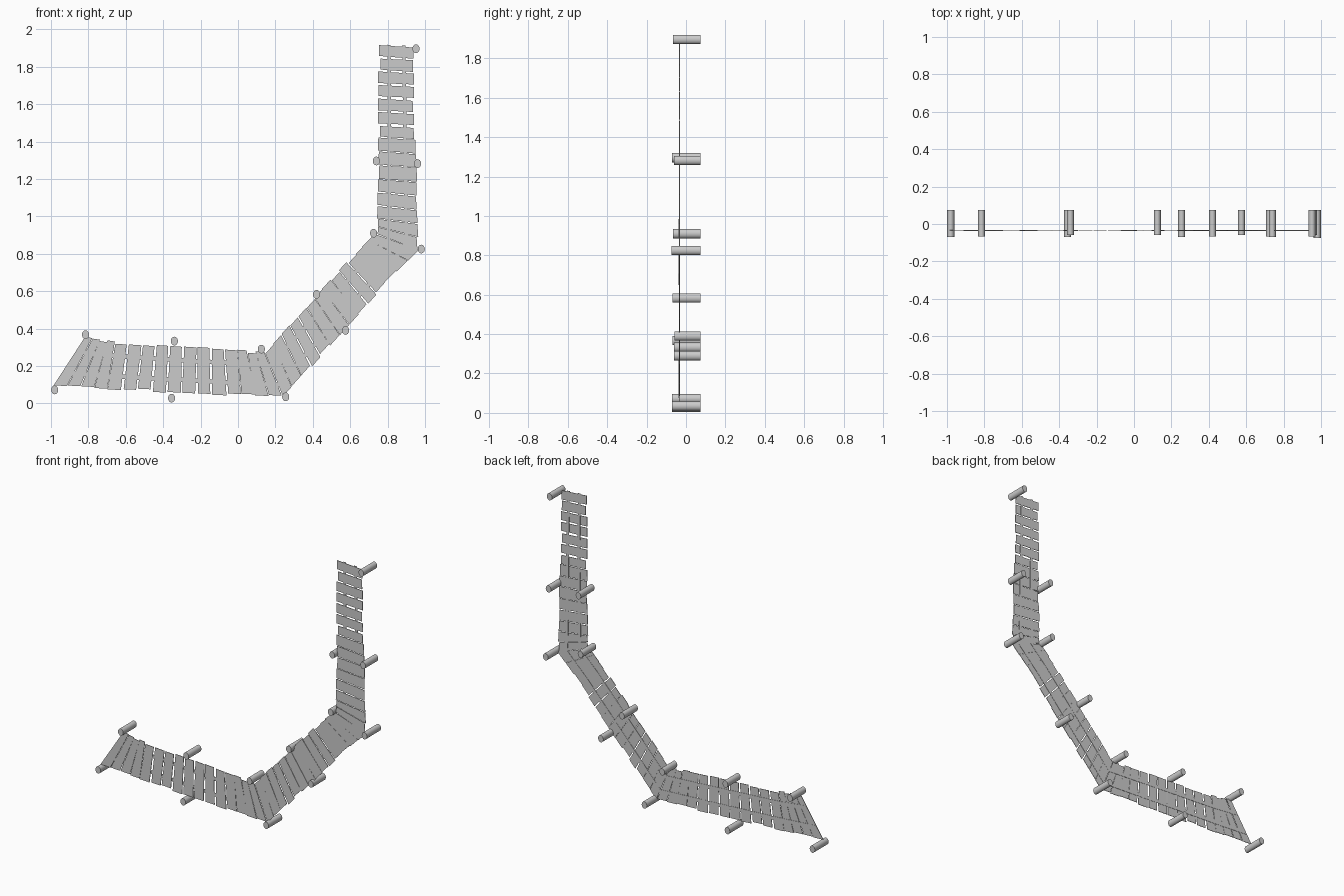
import bpy, bmesh, random
from mathutils import Vector

cube = bpy.data.objects.get("Cube")
if cube:
    bpy.data.objects.remove(cube)
random.seed(4)

wood = bpy.data.materials.new("weathered grey")
wood.use_nodes = True
GREY = (0.6, 0.6, 0.6, 1)
wood.diffuse_color = GREY
wood.node_tree.nodes["Principled BSDF"].inputs["Base Color"].default_value = GREY

# Walkway stations: left edge, right edge, planks up to the next station, plank fill
STATIONS = [
    ((-0.82, 0.35), (-0.985, 0.095), 4, 0.97),
    ((-0.66, 0.325), (-0.70, 0.08), 9, 0.86),
    ((0.0, 0.28), (0.02, 0.045), 3, 0.97),
    ((0.145, 0.27), (0.24, 0.035), 11, 0.96),
    ((0.63, 0.80), (0.79, 0.645), 3, 0.98),
    ((0.74, 0.905), (0.965, 0.82), 2, 0.98),
    ((0.745, 0.985), (0.955, 0.96), 6, 0.96),
    ((0.755, 1.42), (0.945, 1.41), 7, 0.83),
    ((0.755, 1.92), (0.935, 1.91), 0, 1),
]


def new_object(name, bm):
    mesh = bpy.data.meshes.new(name)
    bmesh.ops.recalc_face_normals(bm, faces=bm.faces)
    bm.to_mesh(mesh)
    bm.free()
    mesh.materials.append(wood)
    obj = bpy.data.objects.new(name, mesh)
    bpy.context.collection.objects.link(obj)
    return obj


def slab(bm, corners, front, back):
    """Thin board from four (x, z) corners between two depths."""
    f = [bm.verts.new((c.x, front, c.y)) for c in corners]
    b = [bm.verts.new((c.x, back, c.y)) for c in corners]
    bm.faces.new(f)
    bm.faces.new(b[::-1])
    for i in range(4):
        j = (i + 1) % 4
        bm.faces.new((f[i], b[i], b[j], f[j]))


# Uneven cross planks
planks = bmesh.new()
for (a0, b0, count, fill), (a1, b1, _, _) in zip(STATIONS, STATIONS[1:]):
    a0, b0, a1, b1 = map(Vector, (a0, b0, a1, b1))
    for i in range(count):
        def at(p, q, side):
            t = (i + 0.5 + side * fill / 2 + random.uniform(-0.05, 0.05)) / count
            return p.lerp(q, t)
        c = [at(a0, a1, -1), at(a0, a1, 1), at(b0, b1, 1), at(b0, b1, -1)]
        across = (c[2] - c[1]).normalized()
        left, right = random.uniform(-0.007, 0.007), random.uniform(-0.007, 0.007)
        c = [c[0] + across * left, c[1] + across * left,
             c[2] + across * right, c[3] + across * right]
        y = -0.036 + random.uniform(-0.001, 0.001)
        slab(planks, c, y, y + 0.003)
new_object("planks", planks)

# Two flat support rails behind the planks
for name, share in (("left_rail", 0.29), ("right_rail", 0.73)):
    bm = bmesh.new()
    edges = []
    for a, b, _, _ in STATIONS:
        a, b = Vector(a), Vector(b)
        edges.append((a.lerp(b, share - 0.05), a.lerp(b, share + 0.05)))
    for (p, q), (r, s) in zip(edges, edges[1:]):
        slab(bm, [p, r, s, q], -0.033, -0.031)
    new_object(name, bm)

# Round posts beside the walkway: x, z, front end
POSTS = [
    (-0.98, 0.072, -0.07), (-0.815, 0.367, -0.068), (-0.34, 0.333, -0.06),
    (-0.355, 0.028, -0.07), (0.125, 0.29, -0.06), (0.255, 0.035, -0.07),
    (0.42, 0.583, -0.068), (0.575, 0.39, -0.058), (0.725, 0.91, -0.066),
    (0.98, 0.825, -0.074), (0.74, 1.296, -0.07), (0.96, 1.282, -0.06),
    (0.952, 1.896, -0.067),
]
for n, (x, z, front) in enumerate(POSTS):
    back = 0.074
    bpy.ops.mesh.primitive_cylinder_add(
        vertices=16, radius=1, depth=back - front,
        location=(x, (front + back) / 2, z), rotation=(1.5708, 0, 0))
    post = bpy.context.object
    post.name = f"post_{n + 1}"
    post.scale = (0.019, 0.0235, 1)
    post.data.materials.append(wood)
    bpy.ops.object.shade_smooth_by_angle()
